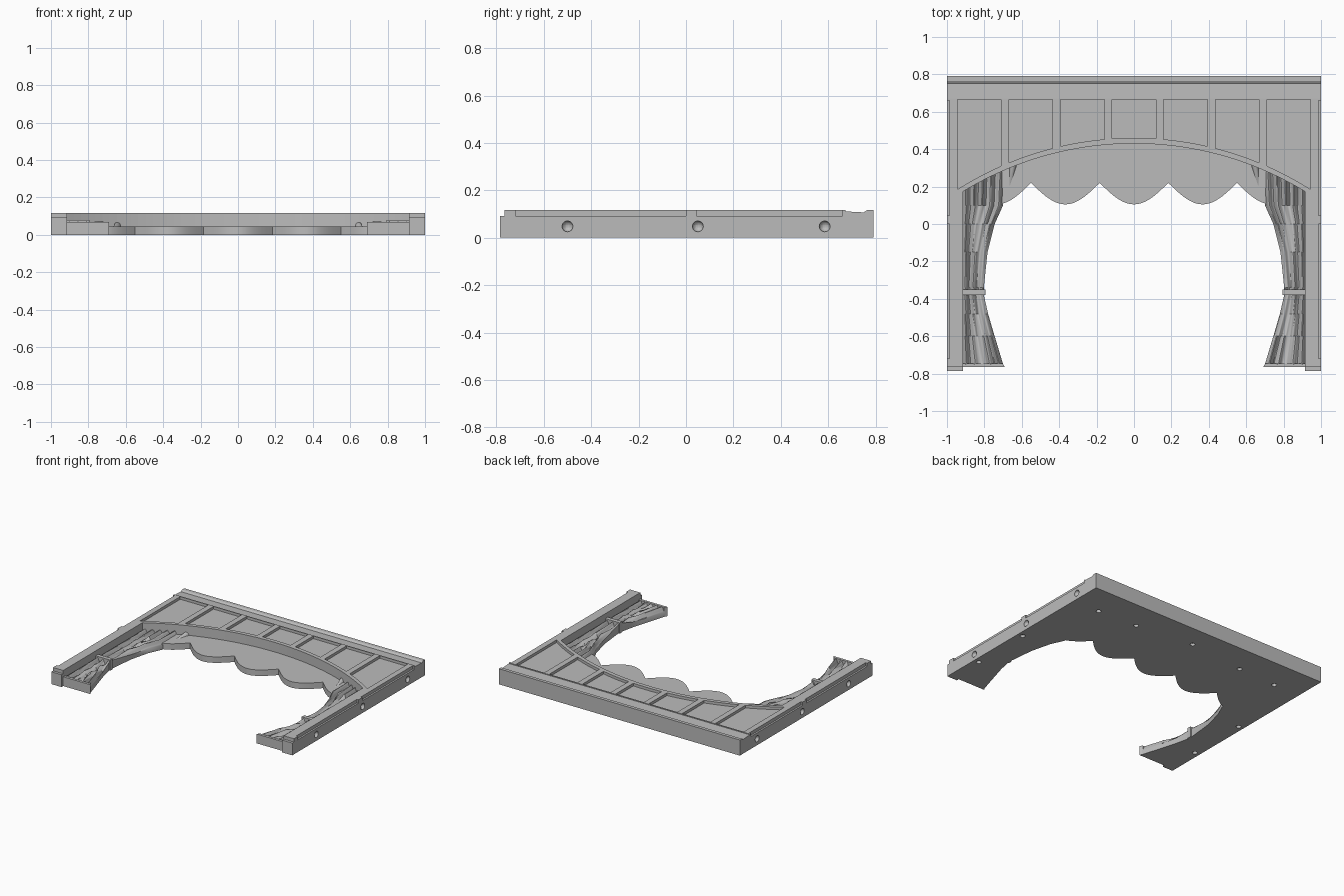
import bpy, bmesh, math
from mathutils import Matrix, Vector

if "Cube" in bpy.data.objects:
    bpy.data.objects.remove(bpy.data.objects["Cube"], do_unlink=True)

grey = bpy.data.materials.new("plain grey")
grey.use_nodes = True
grey.diffuse_color = (0.5, 0.5, 0.5, 1)
grey.node_tree.nodes["Principled BSDF"].inputs["Base Color"].default_value = (0.5, 0.5, 0.5, 1)

HALF, LEG, TOP, BACK, FRONT = 1.0, 0.915, 0.117, 0.79, -0.785
RADIUS, APEX = 1.757, 0.43


def arch_y(x, offset=0.0):
    return APEX + offset - RADIUS + math.sqrt(RADIUS ** 2 - x * x)


def spread(a, b, n):
    return [a + (b - a) * i / n for i in range(n + 1)]


def prism(bm, points, z0, z1):
    """Extrude a flat outline from z0 to z1."""
    face = bm.faces.new([bm.verts.new((x, y, z0)) for x, y in points])
    out = bmesh.ops.extrude_face_region(bm, geom=[face])
    verts = [v for v in out["geom"] if isinstance(v, bmesh.types.BMVert)]
    bmesh.ops.translate(bm, vec=(0, 0, z1 - z0), verts=verts)


def box(bm, x0, x1, y0, y1, z0, z1):
    prism(bm, [(x0, y0), (x1, y0), (x1, y1), (x0, y1)], z0, z1)


def finish(name, bm, smooth=False):
    bmesh.ops.recalc_face_normals(bm, faces=bm.faces)
    mesh = bpy.data.meshes.new(name)
    bm.to_mesh(mesh)
    bm.free()
    obj = bpy.data.objects.new(name, mesh)
    bpy.context.collection.objects.link(obj)
    mesh.materials.append(grey)
    if smooth:
        bpy.ops.object.select_all(action='DESELECT')
        obj.select_set(True)
        bpy.context.view_layer.objects.active = obj
        bpy.ops.object.shade_smooth_by_angle(angle=math.radians(40))
    return obj


def carve(target, cutter):
    mod = target.modifiers.new("carve", 'BOOLEAN')
    mod.operation, mod.solver, mod.object = 'DIFFERENCE', 'EXACT', cutter
    cutter.hide_render = True
    bpy.ops.object.select_all(action='DESELECT')
    target.select_set(True)
    bpy.context.view_layer.objects.active = target
    bpy.ops.object.modifier_apply(modifier=mod.name)
    bpy.data.objects.remove(cutter, do_unlink=True)


# Arched frame with two legs
bm = bmesh.new()
arch = [(x, arch_y(x)) for x in spread(LEG, -LEG, 48)]
prism(bm, [(-HALF, FRONT), (-HALF, BACK), (HALF, BACK), (HALF, FRONT), (LEG, FRONT)]
      + arch + [(-LEG, FRONT)], 0, TOP)
frame = finish("arch_frame", bm)

# Seven sunken panels following the arch
bm = bmesh.new()
for i in range(-3, 4):
    c = i * 0.276
    left, right = c - 0.117, c + 0.117
    lower = [(x, arch_y(x, 0.03)) for x in spread(left, right, 8)]
    prism(bm, lower + [(right, 0.665), (left, 0.665)], 0.097, 0.2)
carve(frame, finish("panel_cutter", bm))

# Sloped cornice channel along the back edge
bm = bmesh.new()
prism(bm, [(0.672, 0.111), (0.75, 0.107), (0.765, TOP), (0.765, 0.2), (0.672, 0.2)], -1.1, 1.1)
turn = Matrix(((0, 0, 1), (1, 0, 0), (0, 1, 0))).to_4x4()
bmesh.ops.transform(bm, matrix=turn, verts=bm.verts)
carve(frame, finish("cornice_cutter", bm))

# Rebates on the outer edges and low steps at the feet
bm = bmesh.new()
for s in (-1, 1):
    for y0, y1 in ((-0.72, 0.0), (0.045, 0.66)):
        box(bm, s * 0.987, s * 1.1, y0, y1, 0.092, 0.2)
    box(bm, s * 0.85, s * 1.1, -0.9, -0.765, 0.092, 0.2)
carve(frame, finish("edge_cutter", bm))

# Round sockets in the sides and underside
bm = bmesh.new()
for s in (-1, 1):
    for y in (-0.5, 0.05, 0.585):
        bmesh.ops.create_uvsphere(bm, u_segments=20, v_segments=12, radius=0.023,
                                  matrix=Matrix.Translation((s, y, 0.048)))
under = [(0, 0.62)] + [(s * x, y) for s in (-1, 1)
                       for x, y in ((0.78, 0.555), (0.46, 0.57), (0.96, -0.035), (0.96, -0.5))]
for x, y in under:
    bmesh.ops.create_cone(bm, cap_ends=True, segments=20, radius1=0.018, radius2=0.018,
                          depth=0.04, matrix=Matrix.Translation((x, y, 0)))
carve(frame, finish("socket_cutter", bm))

# Scalloped valance behind the arch
bm = bmesh.new()
scallops = [(x, 0.22 - 0.115 * abs(math.cos(math.pi * x / 0.367))) for x in spread(-0.734, 0.734, 96)]
upper = [(x, arch_y(x, 0.02)) for x in spread(0.734, -0.734, 32)]
prism(bm, scallops + upper, 0, 0.045)
finish("valance", bm, True)

# Gathered side curtains: inner edge given as (y, x)
EDGE = [(-0.75, 0.70), (-0.6, 0.745), (-0.48, 0.78), (-0.38, 0.803), (-0.34, 0.803),
        (-0.15, 0.783), (0.0, 0.745), (0.1, 0.70), (0.3, 0.69)]


def curtain(name, s):
    bm = bmesh.new()
    cols, rows = 48, []
    for y, edge in EDGE:
        xs = spread(0.93, edge, cols)
        surf = [bm.verts.new((s * x, y, 0.052 + 0.019 * math.cos(math.tau * (x - 0.9) / 0.045)))
                for x in xs]
        rows.append(surf + [bm.verts.new((s * edge, y, 0)), bm.verts.new((s * 0.93, y, 0))])
    n = len(rows[0])
    for a, b in zip(rows, rows[1:]):
        for i in range(n):
            j = (i + 1) % n
            bm.faces.new((a[i], a[j], b[j], b[i]))
    bm.faces.new(rows[0])
    bm.faces.new(rows[-1])
    finish(name, bm, True)


for side, s in (("left", 1), ("right", -1)):
    curtain(side + "_curtain", s)

    # Tie band around the curtain
    bm = bmesh.new()
    box(bm, s * 0.795, s * 0.925, -0.38, -0.35, 0, 0.08)
    finish(side + "_curtain_tie", bm)

    # Flat hem at the floor
    bm = bmesh.new()
    prism(bm, [(s * 0.925, -0.765), (s * 0.69, -0.765), (s * 0.703, -0.745), (s * 0.925, -0.745)], 0, 0.07)
    finish(side + "_curtain_hem", bm)

    # Pointed fold hanging from the arch
    bm = bmesh.new()
    tip = bm.verts.new((s * 0.665, 0.2, 0.044))
    ring = [bm.verts.new((s * (0.645 + 0.02 * math.cos(a)), 0.32, 0.044 + 0.026 * math.sin(a)))
            for a in spread(0, math.pi, 8)]
    for a, b in zip(ring, ring[1:] + ring[:1]):
        bm.faces.new((a, b, tip))
    bm.faces.new(ring)
    finish(side + "_fold_tip", bm, True)
